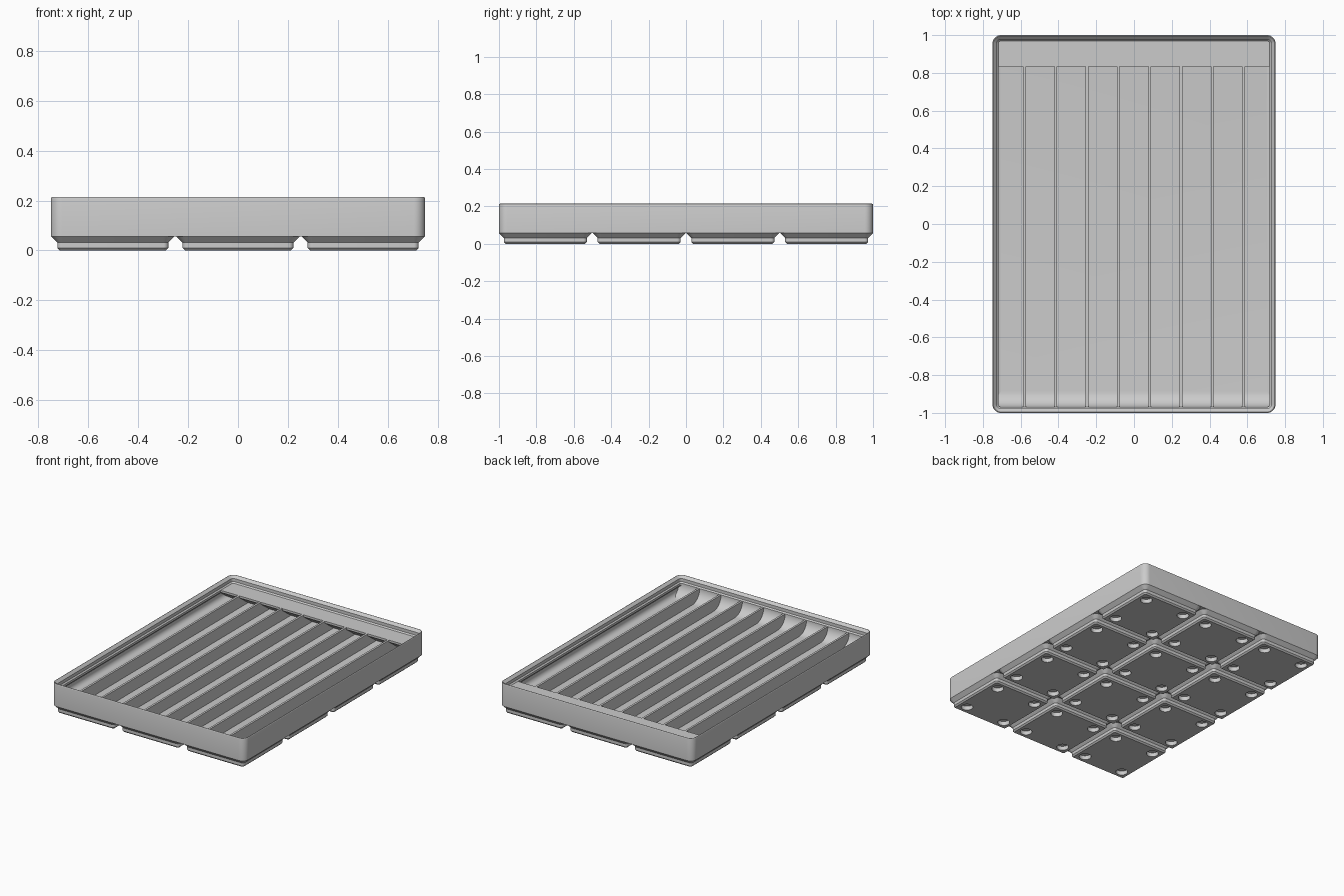
import bpy, bmesh, math

if "Cube" in bpy.data.objects:
    bpy.data.objects.remove(bpy.data.objects["Cube"])

S = 2 / 167.5                    # millimetres to model units
W, D, R = 62.75, 83.75, 3.75     # half width, half depth, corner radius
FLOOR, RIM = 7.0, 14.0           # compartment floor and divider top

grey = bpy.data.materials.new("plain grey")
grey.use_nodes = True
grey.diffuse_color = (0.6, 0.6, 0.6, 1)
grey.node_tree.nodes["Principled BSDF"].inputs["Base Color"].default_value = (0.6, 0.6, 0.6, 1)


def finish(bm, name):
    bmesh.ops.recalc_face_normals(bm, faces=bm.faces)
    mesh = bpy.data.meshes.new(name)
    bm.to_mesh(mesh)
    bm.free()
    mesh.materials.append(grey)
    ob = bpy.data.objects.new(name, mesh)
    bpy.context.collection.objects.link(ob)
    return ob


def smooth(ob):
    bpy.ops.object.select_all(action="DESELECT")
    ob.select_set(True)
    bpy.context.view_layer.objects.active = ob
    bpy.ops.object.shade_smooth_by_angle(angle=math.radians(30))


def loft(bm, hw, hd, profile, cx=0, cy=0, steps=8):
    """Rounded rectangles, one per (inset, z) of the profile, skinned and capped."""
    rings = []
    for inset, z in profile:
        r = max(R - inset, 0.3)
        ring = []
        for k, (sx, sy) in enumerate([(1, 1), (-1, 1), (-1, -1), (1, -1)]):
            for i in range(steps + 1):
                a = (k + i / steps) * math.pi / 2
                x = cx + sx * (hw - inset - r) + r * math.cos(a)
                y = cy + sy * (hd - inset - r) + r * math.sin(a)
                ring.append(bm.verts.new((x * S, y * S, z * S)))
        rings.append(ring)
    n = len(rings[0])
    for a, b in zip(rings, rings[1:]):
        for i in range(n):
            j = (i + 1) % n
            bm.faces.new((a[i], a[j], b[j], b[i]))
    bm.faces.new(rings[0])
    bm.faces.new(rings[-1])


def extrude_x(name, outline, x0, x1):
    """Extrude a (y, z) outline along x."""
    bm = bmesh.new()
    ends = [[bm.verts.new((x * S, y * S, z * S)) for y, z in outline] for x in (x0, x1)]
    n = len(outline)
    for i in range(n):
        j = (i + 1) % n
        bm.faces.new((ends[0][i], ends[0][j], ends[1][j], ends[1][i]))
    for e in ends:
        bm.faces.new(e)
    return finish(bm, name)


# Tray body: outer wall, stacking lip, inner wall, floor fillet and floor
wall, fillet = 0.95, 2.8
profile = [(0, 4.75), (0, 17.4), (0.08, 17.7), (0.25, 17.92), (0.45, 17.95), (1.9, 16.5),
           (1.9, 14.7), (2.6, 14), (2.6, 12.8), (wall, 11.15)]
for i in range(9):
    a = i / 8 * math.pi / 2
    profile.append((wall + fillet * (1 - math.cos(a)), FLOOR + fillet * (1 - math.sin(a))))
bm = bmesh.new()
loft(bm, W, D, profile)
smooth(finish(bm, "tray_body"))

# Feet: a grid of stepped pads, each with four round sockets underneath
feet, holes = bmesh.new(), bmesh.new()
for ix in range(3):
    for iy in range(4):
        cx, cy = (ix - 1) * 42, (iy - 1.5) * 42
        loft(feet, 20.75, 20.75, [(2.95, 0), (2.15, 0.8), (2.15, 2.6), (0, 4.75)], cx, cy)
        for sx in (-13, 13):
            for sy in (-13, 13):
                made = bmesh.ops.create_cone(holes, cap_ends=True, segments=24,
                                             radius1=3.25 * S, radius2=3.25 * S, depth=4.8 * S)
                bmesh.ops.translate(holes, verts=made["verts"],
                                    vec=((cx + sx) * S, (cy + sy) * S, 0))
feet_ob = finish(feet, "base_feet")
cutter = finish(holes, "socket_cutter")
cutter.hide_render = True
cut = feet_ob.modifiers.new("sockets", "BOOLEAN")
cut.operation, cut.solver, cut.object = "DIFFERENCE", "EXACT", cutter
bpy.context.view_layer.objects.active = feet_ob
bpy.ops.object.modifier_apply(modifier=cut.name)
bpy.data.objects.remove(cutter)
smooth(feet_ob)

# Curved scoop along the front wall
r = RIM - FLOOR
front = -D + 2.6
outline = [(-D + 1.2, FLOOR - 0.3), (-D + 1.2, RIM)]
for i in range(17):
    a = i / 16 * math.pi / 2
    outline.append((front + r * (1 - math.cos(a)), RIM - r * math.sin(a)))
outline.append((front + r, FLOOR - 0.3))
smooth(extrude_x("front_scoop", outline, -W + 1.4, W - 1.4))

# Label shelf along the back wall with a sloped underside
edge = 69.9
slope = math.tan(math.radians(36))
extrude_x("label_shelf", [(D - 1.2, RIM), (edge, RIM), (edge, RIM - 1.2),
                          (edge + (RIM - 1.2 - FLOOR) / slope, FLOOR), (D - 1.2, FLOOR)],
          -W + 1.4, W - 1.4)

# Eight dividers making nine long compartments
pitch = (2 * W - 2 * wall + 1.2) / 9
for i in range(8):
    x = (i - 3.5) * pitch
    extrude_x(f"divider_{i + 1}", [(-D + 1.3, FLOOR - 0.3), (D - 1.3, FLOOR - 0.3),
                                   (D - 1.3, RIM - 0.03), (-D + 1.3, RIM - 0.03)],
              x - 0.6, x + 0.6)
